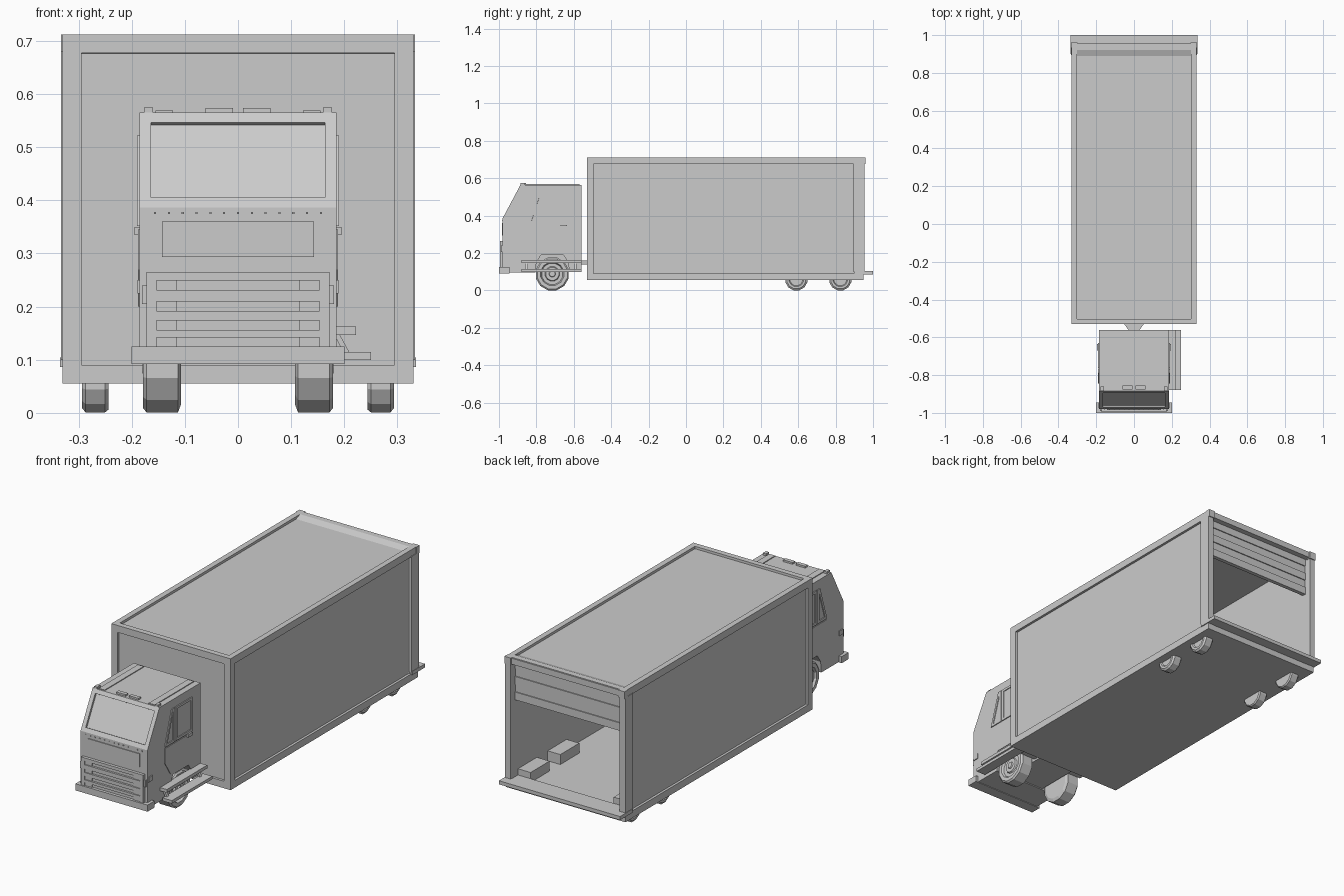
import bpy, bmesh, math
from mathutils import Vector

if "Cube" in bpy.data.objects:
    bpy.data.objects.remove(bpy.data.objects["Cube"])


def finish(name, bm):
    bmesh.ops.recalc_face_normals(bm, faces=bm.faces)
    me = bpy.data.meshes.new(name)
    bm.to_mesh(me)
    bm.free()
    ob = bpy.data.objects.new(name, me)
    bpy.context.collection.objects.link(ob)
    return ob


def prism_bm(pts, x0, x1):
    """Side profile (y, z) extruded from x0 to x1."""
    bm = bmesh.new()
    f = bm.faces.new([bm.verts.new((x0, y, z)) for y, z in pts])
    r = bmesh.ops.extrude_face_region(bm, geom=[f])
    for v in r["geom"]:
        if isinstance(v, bmesh.types.BMVert):
            v.co.x = x1
    bmesh.ops.recalc_face_normals(bm, faces=bm.faces)
    return bm


def prism(name, pts, x0, x1):
    return finish(name, prism_bm(pts, x0, x1))


def box_bm(x0, x1, y0, y1, z0, z1):
    return prism_bm([(y0, z0), (y1, z0), (y1, z1), (y0, z1)], x0, x1)


def box(name, *b):
    return finish(name, box_bm(*b))


def face_toward(bm, d):
    bm.normal_update()
    return max(bm.faces, key=lambda f: (round(f.normal.dot(Vector(d)), 3), f.calc_center_median().dot(Vector(d))))


def inset(bm, f, t, depth):
    bmesh.ops.inset_region(bm, faces=[f], thickness=t, depth=0, use_even_offset=True)
    n = f.normal.copy()
    if depth:
        r = bmesh.ops.inset_region(bm, faces=[f], thickness=0.0005, depth=0)
        for v in f.verts:
            v.co += n * depth


def lathe(name, prof, y, z, s, n=12):
    """Profile (x, radius) turned about a cross axle."""
    bm = bmesh.new()
    rings = []
    for x, r in prof:
        rings.append([bm.verts.new((s * x, y + r * math.sin(a), z - r * math.cos(a)))
                      for a in [(i + .5) * math.tau / n for i in range(n)]])
    for a, b in zip(rings, rings[1:]):
        for i in range(n):
            j = (i + 1) % n
            bm.faces.new((a[i], a[j], b[j], b[i]))
    bm.faces.new(rings[0])
    bm.faces.new(rings[-1])
    return finish(name, bm)


# Cargo box: recessed panels, hollow and open at the back
bm = box_bm(-.33, .33, -.53, .95, .055, .712)
for d, t in (((1, 0, 0), .036), ((-1, 0, 0), .036), ((0, -1, 0), .035), ((0, 0, 1), .028)):
    f = face_toward(bm, d)
    inset(bm, f, t, -.012)
    for v in f.verts:
        if d[1] == 0 and v.co.y > .8:
            v.co.y = .89
f = face_toward(bm, (0, 1, 0))
inset(bm, f, .03, -1.44)
finish("cargo_box", bm)

# Rear frame, door and bumper
for s in (-1, 1):
    box("rear_post", s * .302, s * .333, .895, .955, .10, .68)
    box("rear_corner_cap", s * .298, s * .333, .935, .96, .675, .712)
box("rear_header", -.3, .3, .93, .955, .68, .71)
box("rear_bumper", -.335, .335, .90, 1.0, .086, .104)
for i in range(5):
    z = .49 + i * .039
    box("roller_door_slat", -.3, .3, .905, .925 - .005 * (i % 2), z, z + .039)

# Rear wheels and the wheel wells inside the box
for s in (-1, 1):
    for y in (.59, .825):
        lathe("rear_wheel", [(.244, .045), (.244, .056), (.25, .061), (.287, .061),
                             (.294, .052), (.294, .04), (.288, .035)], y, .06, s)
        box("wheel_well", s * .23, s * .305, y - .075, y + .075, .083, .135)

# Cab shell with wheel arch and recessed windscreen
bm = prism_bm([(-.98, .095), (-.805, .095), (-.8, .15), (-.775, .19), (-.655, .19),
               (-.63, .15), (-.625, .11), (-.56, .11), (-.56, .565), (-.885, .565),
               (-.98, .387)], -.185, .185)
f = face_toward(bm, (0, -.88, .47))
inset(bm, f, .021, -.01)
finish("cab", bm)
box("chassis", -.1, .1, -.81, -.56, .1, .2)
bm = bmesh.new()
lo = [bm.verts.new((x, y, .14)) for x, y in ((-.03, -.56), (.03, -.56), (.055, -.525), (-.055, -.525))]
f = bm.faces.new(lo)
for v in bmesh.ops.extrude_face_region(bm, geom=[f])["geom"]:
    if isinstance(v, bmesh.types.BMVert):
        v.co.z = .16
finish("hitch", bm)

for s in (-1, 1):
    # Front wheel with stepped hub
    lathe("front_wheel", [(.107, .075), (.113, .091), (.172, .091), (.179, .083), (.179, .064),
                          (.168, .058), (.168, .04), (.175, .036), (.175, .018), (.18, .015)],
          -.715, .089, s)
    # Door with framed windows
    prism("door", [(-.845, .27), (-.8, .2), (-.63, .2), (-.63, .345), (-.845, .345)], s * .18, s * .188)
    for pts in ([(-.845, .352), (-.77, .352), (-.77, .522), (-.79, .522)],
                [(-.763, .352), (-.63, .352), (-.63, .522), (-.763, .522)]):
        bm = prism_bm(pts, s * .18, s * .19)
        inset(bm, face_toward(bm, (s, 0, 0)), .012, -.004)
        finish("side_window", bm)
    box("door_handle", s * .185, s * .195, -.67, -.635, .335, .35)
    box("turn_lamp", s * .18, s * .189, -.975, -.945, .225, .25)
    box("corner_lamp", s * .168, s * .181, -.99, -.97, .205, .24)
    # Roof rails and marker lamps
    box("roof_rail", s * .122, s * .155, -.88, -.57, .56, .569)
    box("roof_marker", s * .16, s * .177, -.885, -.86, .56, .575)
    box("roof_lamp", s * .009, s * .061, -.875, -.855, .56, .574)

# Front panel, rivets, grille and bumper
bm = box_bm(-.143, .143, -.984, -.975, .293, .36)
finish("front_panel", bm)
for i in range(13):
    x = -.156 + i * .026
    box("rivet", x - .002, x + .002, -.983, -.975, .374, .378)
box("grille_back", -.17, .17, -.985, -.975, .112, .262)
for z0, z1 in ((.11, .124), (.142, .156), (.174, .192), (.21, .231), (.249, .265)):
    box("grille_bar", -.172, .172, -.995, -.98, z0, z1)
for s in (-1, 1):
    box("grille_side", s * .153, s * .172, -.995, -.98, .11, .265)
    box("headlamp", s * .115, s * .153, -.99, -.98, .124, .249)
box("front_bumper", -.2, .2, -1.0, -.945, .092, .125)

# Side steps (one side only)
box("upper_step", .18, .222, -.88, -.56, .147, .163)
box("lower_step", .198, .25, -.88, -.56, .1, .115)
for y in (-.86, -.6):
    bm = bmesh.new()
    f = bm.faces.new([bm.verts.new((x, y, z)) for x, z in ((.18, .15), (.19, .15), (.212, .11), (.2, .11))])
    for v in bmesh.ops.extrude_face_region(bm, geom=[f])["geom"]:
        if isinstance(v, bmesh.types.BMVert):
            v.co.y += .015
    finish("step_bracket", bm)
